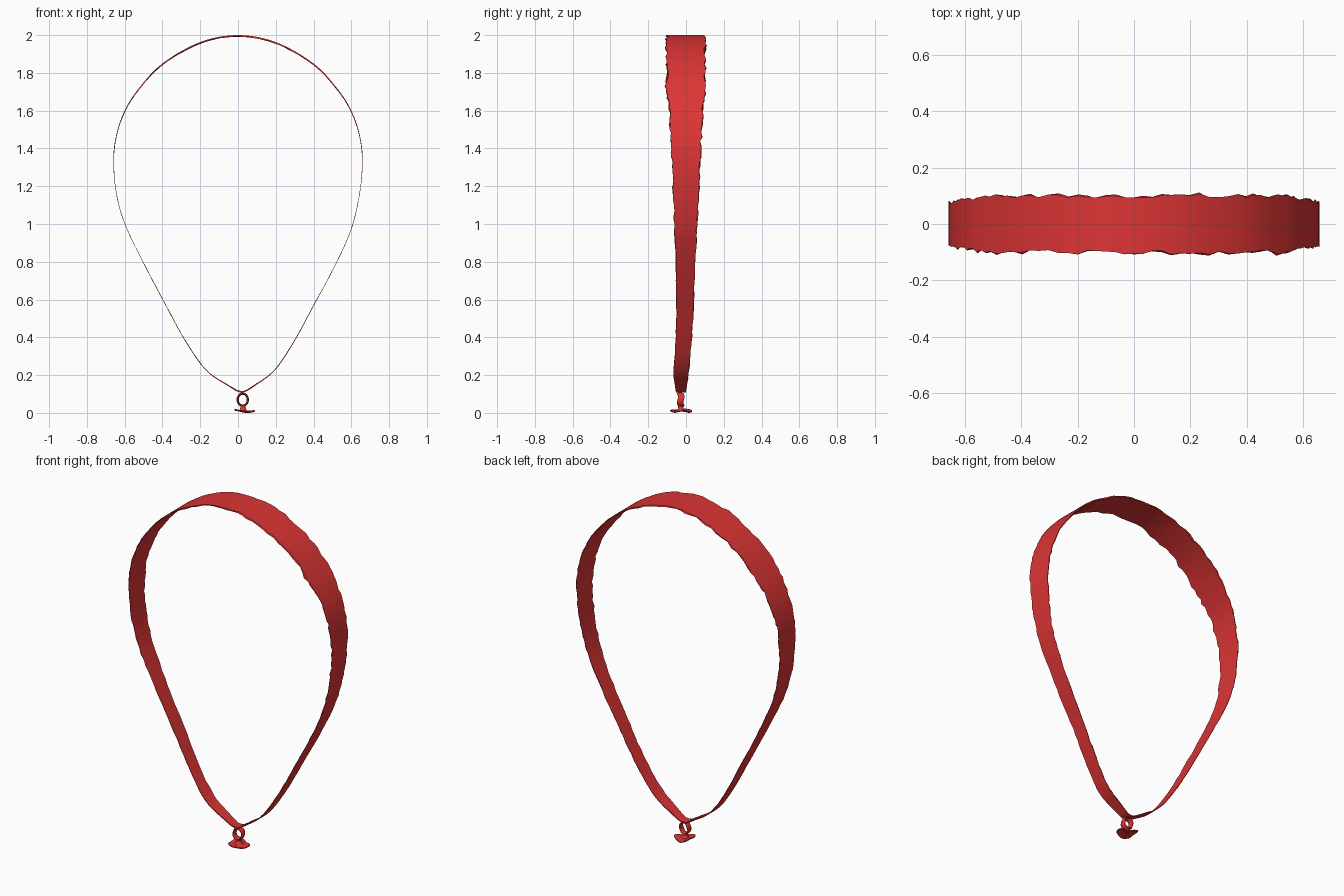
import bpy, bmesh, math, random
from mathutils import Vector

if "Cube" in bpy.data.objects:
    bpy.data.objects.remove(bpy.data.objects["Cube"])

random.seed(4)
red = bpy.data.materials.new("red_rubber")
red.diffuse_color = (0.72, 0.035, 0.035, 1)
red.use_nodes = True
red.node_tree.nodes["Principled BSDF"].inputs["Base Color"].default_value = red.diffuse_color


def finish(name, bm, angle=40):
    bmesh.ops.recalc_face_normals(bm, faces=bm.faces)
    me = bpy.data.meshes.new(name)
    bm.to_mesh(me)
    bm.free()
    ob = bpy.data.objects.new(name, me)
    bpy.context.collection.objects.link(ob)
    me.materials.append(red)
    bpy.context.view_layer.objects.active = ob
    ob.select_set(True)
    bpy.ops.object.shade_smooth_by_angle(angle=math.radians(angle))
    ob.select_set(False)
    return ob


def skin(bm, rings, close):
    """Join rings of points with quads; close also joins last to first."""
    vs = [[bm.verts.new(p) for p in r] for r in rings]
    n = len(vs[0])
    for i in range(len(vs) if close else len(vs) - 1):
        a, b = vs[i], vs[(i + 1) % len(vs)]
        for k in range(n):
            bm.faces.new((a[k], a[(k + 1) % n], b[(k + 1) % n], b[k]))
    return vs


def spline(pts, steps):
    """Closed Catmull-Rom curve."""
    pts = [Vector(p) for p in pts]
    n, out = len(pts), []
    for i in range(n):
        a, b, c, d = (pts[(i + j) % n] for j in (-1, 0, 1, 2))
        for s in range(steps):
            t = s / steps
            out.append(0.5 * (2 * b + (c - a) * t + (2 * a - 5 * b + 4 * c - d) * t * t
                              + (3 * b - a - 3 * c + d) * t ** 3))
    return out


def table(z, rows):
    for (z0, *u), (z1, *v) in zip(rows, rows[1:]):
        if z <= z1:
            t = max(0, (z - z0) / (z1 - z0))
            return [p + (q - p) * t for p, q in zip(u, v)]
    return rows[-1][1:]


# Balloon skin: thin loop-shaped slice with ragged cut edges
half = [(0.2, 1.963), (0.4, 1.85), (0.53, 1.712), (0.605, 1.59), (0.647, 1.46), (0.66, 1.33)]
right = [(0.645, 1.16), (0.6, 0.97), (0.51, 0.77), (0.4, 0.565), (0.3, 0.38), (0.2, 0.23), (0.1, 0.15)]
left = [(-0.06, 0.147), (-0.17, 0.225), (-0.28, 0.38), (-0.4, 0.6), (-0.51, 0.81), (-0.6, 1.0), (-0.645, 1.16)]
outline = [(0, 2.0)] + half + right + [(0.02, 0.108)] + left + [(-x, z) for x, z in reversed(half)]
path = spline(outline, 6)
# z, y of front edge, y of back edge, thickness, raggedness
widths = [(0.1, -0.052, -0.002, 0.009, 0.0), (0.2, -0.066, 0.014, 0.005, 0.002),
          (0.5, -0.05, 0.038, 0.004, 0.003), (0.8, -0.053, 0.048, 0.003, 0.003),
          (1.2, -0.068, 0.068, 0.003, 0.005), (1.6, -0.087, 0.087, 0.005, 0.007),
          (1.72, -0.1, 0.1, 0.007, 0.008), (2.0, -0.101, 0.101, 0.010, 0.008)]
rings = []
N = len(path)
for i, p in enumerate(path):
    tan = (path[(i + 1) % N] - path[i - 1]).normalized()
    inward = Vector((tan.y, -tan.x))
    y0, y1, th, rag = table(p.y, widths)
    y0 += random.uniform(-rag, rag)
    y1 += random.uniform(-rag, rag)
    cols = [y0 + (y1 - y0) * k / 4 for k in range(5)]
    ring = [(p.x, y, p.y) for y in cols]
    for k, y in enumerate(reversed(cols)):
        d = th * random.uniform(0.55, 1.0)
        shift = random.uniform(-rag, rag) * 0.8
        ring.append((p.x + inward.x * d, y + shift, p.y + inward.y * d))
    rings.append(ring)
bm = bmesh.new()
skin(bm, rings, True)
finish("balloon_skin_slice", bm, 30)

# Neck: small flattened rubber ring under the skin
rings = []
for i in range(32):
    a = math.tau * i / 32
    r = Vector((math.cos(a), 0, math.sin(a)))
    c = Vector((0.025 + 0.027 * r.x, -0.028 + 0.003 * math.sin(3 * a), 0.07 + 0.032 * r.z))
    rings.append([c + r * (0.006 * math.cos(b)) + Vector((0, 0.018 * math.sin(b), 0))
                  for b in [math.tau * k / 10 for k in range(10)]])
bm = bmesh.new()
skin(bm, rings, True)
finish("neck_ring", bm)

# Short stem gathering the ring into the lip
bm = bmesh.new()
rings = [[(0.026 + r * math.cos(math.tau * k / 16), -0.028 + r * math.sin(math.tau * k / 16), z)
          for k in range(16)] for r, z in [(0.026, 0.011), (0.016, 0.019), (0.013, 0.03), (0.015, 0.04)]]
vs = skin(bm, rings, False)
bm.faces.new(vs[0])
bm.faces.new(vs[-1])
finish("neck_stem", bm)

# Mouth lip: thin three-lobed flared frill
M = 60
profile = [(0.15, 0.016), (0.5, 0.014), (0.8, 0.012), (0.95, 0.011),
           (1.0, 0.008), (0.95, 0.004), (0.8, 0.006), (0.5, 0.008), (0.15, 0.009)]
rings = []
for i in range(M):
    a = math.tau * i / M
    lobe = 0.86 + 0.14 * math.cos(3 * a)
    left_curl = max(0, -math.cos(a)) ** 2
    ring = []
    for s, z in profile:
        rise = s * s * (0.014 * left_curl + 0.004 * (1 + math.sin(3 * a + 1))) - 0.002 * s
        ring.append((0.028 + 0.063 * s * lobe * math.cos(a),
                     -0.026 + 0.064 * s * lobe * math.sin(a), max(0, z + rise - 0.002)))
    rings.append(ring)
bm = bmesh.new()
skin(bm, rings, True)
finish("mouth_lip", bm)
